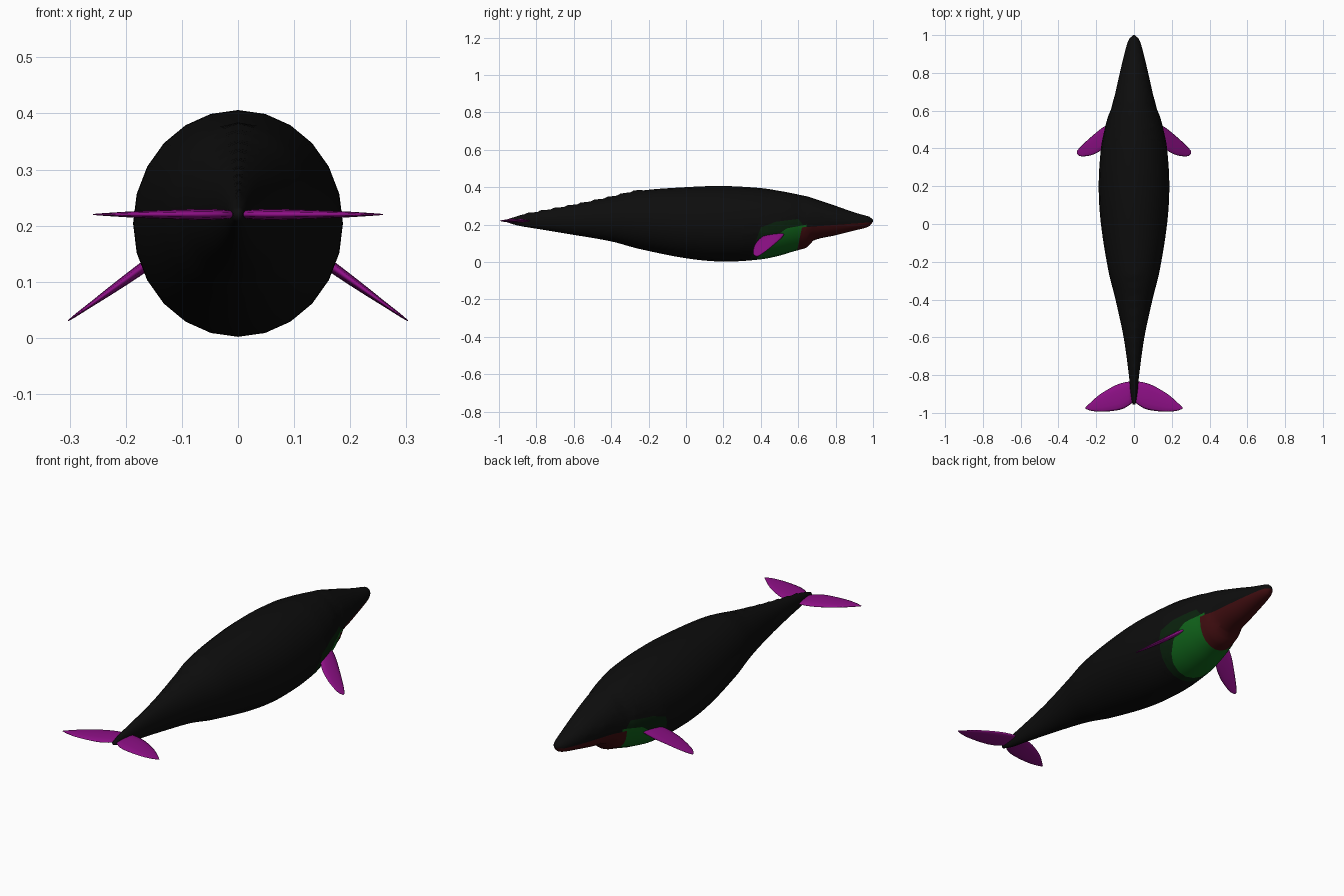
import bpy, bmesh
from math import sin, cos, pi
from mathutils import Vector

cube = bpy.data.objects.get("Cube")
if cube:
    bpy.data.objects.remove(cube, do_unlink=True)


def material(name, rgb):
    m = bpy.data.materials.new(name)
    m.use_nodes = True
    m.diffuse_color = (*rgb, 1)
    m.node_tree.nodes["Principled BSDF"].inputs["Base Color"].default_value = (*rgb, 1)
    return m


black = material("black_skin", (.004, .004, .004))
dark_green = material("dark_green", (.003, .016, .004))
green = material("throat_green", (.005, .12, .01))
red = material("jaw_red", (.05, .004, .005))
purple = material("fin_purple", (.27, .005, .24))


def sample(rows, t):
    """Smooth interpolation of rows, keyed by their first value."""
    i = 0
    while i < len(rows) - 2 and t > rows[i + 1][0]:
        i += 1
    a, b = rows[i], rows[i + 1]
    p, n = rows[max(i - 1, 0)], rows[min(i + 2, len(rows) - 1)]
    w = b[0] - a[0]
    u = (t - a[0]) / w
    out = []
    for k in range(1, len(a)):
        ma = (b[k] - p[k]) / (b[0] - p[0]) * w
        mb = (n[k] - a[k]) / (n[0] - a[0]) * w
        out.append((2*u**3 - 3*u*u + 1) * a[k] + (u**3 - 2*u*u + u) * ma
                   + (3*u*u - 2*u**3) * b[k] + (u**3 - u*u) * mb)
    return out


def loft(rings):
    """Skin closed rings of points and cap both ends."""
    bm = bmesh.new()
    loops = [[bm.verts.new(p) for p in r] for r in rings]
    n = len(loops[0])
    for a, b in zip(loops, loops[1:]):
        for i in range(n):
            j = (i + 1) % n
            bm.faces.new((a[i], a[j], b[j], b[i]))
    bm.faces.new(loops[0])
    bm.faces.new(loops[-1])
    bmesh.ops.recalc_face_normals(bm, faces=bm.faces)
    return bm


def finish(bm, name, mats):
    me = bpy.data.meshes.new(name)
    for f in bm.faces:
        f.smooth = True
    bm.to_mesh(me)
    bm.free()
    for m in mats:
        me.materials.append(m)
    ob = bpy.data.objects.new(name, me)
    bpy.context.scene.collection.objects.link(ob)
    return ob


# Body outline: y, half width, top, bottom
outline = [
    (-.955, .008, .228, .212), (-.9, .018, .245, .195), (-.8, .027, .265, .178),
    (-.6, .055, .303, .145), (-.4, .098, .346, .11), (-.25, .135, .38, .07),
    (0, .175, .4, .02), (.2, .187, .406, .002), (.4, .175, .395, .014),
    (.5, .156, .38, .034), (.57, .137, .367, .055), (.61, .121, .358, .066),
    (.65, .111, .35, .08), (.68, .102, .34, .114), (.8, .075, .3, .143),
    (.9, .051, .265, .168), (.96, .034, .248, .183), (.985, .022, .24, .195),
    (1, .005, .225, .215)]

rings = []
steps, sides = 110, 24
for s in range(steps + 1):
    y = -.955 + 1.955 * (s / steps)
    w, top, bot = sample(outline, y)
    ring = []
    for k in range(sides):
        a = 2 * pi * k / sides
        z = (top + bot) / 2 + (top - bot) / 2 * cos(a)
        # row of knuckles along the rear spine
        if k == 0 and -.9 < y < -.23:
            z += .008 * ((y * -14) % 1)
        ring.append((w * sin(a), y, z))
    rings.append(ring)
body = loft(rings)

# Colour regions: boundary lines in the side plane, region on their right
jaw = [(.595, .065, .62, .185), (.62, .185, 1, .213)]
throat = [(.37, 0, .40, .05), (.40, .05, .475, .135),
          (.475, .135, .54, .18), (.54, .18, .62, .195)]
border = [(.34, 0, .37, .1), (.37, .1, .40, .185), (.40, .185, .48, .215),
          (.48, .215, .60, .23), (.60, .23, .64, .18)]

for y1, z1, y2, z2 in jaw + throat + border:
    faces = [f for f in body.faces if f.calc_center_median().y > .3]
    geom = set(faces)
    for f in faces:
        geom.update(f.edges)
        geom.update(f.verts)
    bmesh.ops.bisect_plane(body, geom=list(geom), dist=1e-5,
                           plane_co=(0, y1, z1), plane_no=(0, z1 - z2, y2 - y1))


def inside(c, lines):
    return all((y2 - y1) * (c.z - z1) - (z2 - z1) * (c.y - y1) < 0
               for y1, z1, y2, z2 in lines)


for f in body.faces:
    c = f.calc_center_median()
    if inside(c, jaw):
        f.material_index = 3
    elif inside(c, throat) and not c.y > .64:
        f.material_index = 2
    elif inside(c, border):
        f.material_index = 1
finish(body, "body", [black, dark_green, green, red])


def fin(name, rows, side, height):
    """Lens-section fin; rows are x, leading y, trailing y, half thickness."""
    rings = []
    for s in range(17):
        x = rows[0][0] + (rows[-1][0] - rows[0][0]) * (1 - (1 - s / 16) ** 1.5)
        lead, trail, thick = sample(rows, x)
        rings.append([(side * x, (lead + trail) / 2 + (lead - trail) / 2 * cos(a),
                       height(x) + thick * sin(a))
                      for a in (2 * pi * k / 12 for k in range(12))])
    finish(loft(rings), name, [purple])


fluke = [(.006, -.832, -.945, .007), (.05, -.838, -.975, .01), (.1, -.855, -.988, .009),
         (.18, -.902, -.994, .006), (.23, -.945, -.988, .003), (.258, -.972, -.978, .001)]
flipper = [(.13, .53, .45, .012), (.17, .508, .395, .012), (.22, .467, .366, .009),
           (.265, .427, .358, .005), (.29, .402, .361, .003), (.303, .385, .373, .001)]
for side, label in ((1, "left"), (-1, "right")):
    fin(label + "_tail_fluke", fluke, side, lambda x: .22)
    fin(label + "_flipper", flipper, side, lambda x: .125 - .71 * (x - .17))
